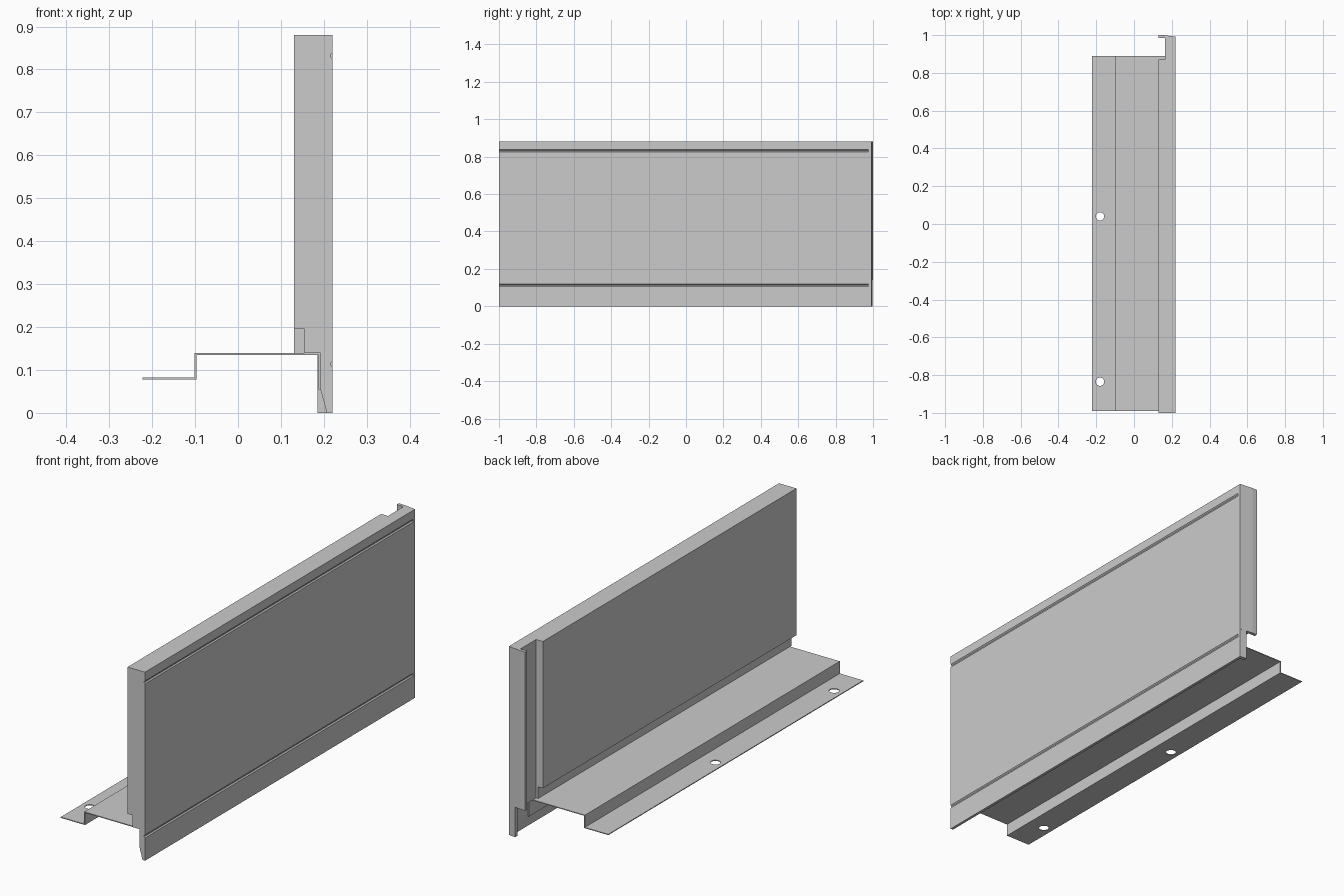
import bpy, bmesh
from mathutils import Matrix

if "Cube" in bpy.data.objects:
    bpy.data.objects.remove(bpy.data.objects["Cube"])


def prism(name, pts, lo, hi, axis):
    """Extrude a closed outline: (x, z) points along y, or (x, y) points along z."""
    place = (lambda a, b, c: (a, c, b)) if axis == 'Y' else (lambda a, b, c: (a, b, c))
    bm = bmesh.new()
    face = bm.faces.new([bm.verts.new(place(a, b, lo)) for a, b in pts])
    ext = bmesh.ops.extrude_face_region(bm, geom=[face])
    verts = [v for v in ext['geom'] if isinstance(v, bmesh.types.BMVert)]
    shift = (0, hi - lo, 0) if axis == 'Y' else (0, 0, hi - lo)
    bmesh.ops.translate(bm, verts=verts, vec=shift)
    bmesh.ops.recalc_face_normals(bm, faces=bm.faces)
    mesh = bpy.data.meshes.new(name)
    bm.to_mesh(mesh)
    bm.free()
    obj = bpy.data.objects.new(name, mesh)
    bpy.context.collection.objects.link(obj)
    return obj


def groove(z):
    """Shallow V groove on the outer face, listed from top to bottom."""
    return [(0.22, z + 0.007), (0.215, z + 0.002), (0.215, z - 0.002), (0.22, z - 0.007)]


# Outer face with two grooves, ending in a tapered drip lip
outer = [(0.22, 0.88)] + groove(0.832) + groove(0.113) + [(0.22, 0.0)]
lip = [(0.207, 0.0), (0.192, 0.055), (0.192, 0.14)]

# Main panel, rebated along its lower inner edge
prism("panel", outer + lip + [(0.155, 0.14), (0.155, 0.195), (0.13, 0.195), (0.13, 0.88)],
      -1.0, 0.87, 'Y')

# Thinner tongue at the far end
prism("panel_tongue", outer + lip + [(0.165, 0.14), (0.165, 0.88)], 0.87, 0.977, 'Y')

# Joint flange closing the far end
prism("end_flange", [(0.13, 1.0), (0.155, 1.0), (0.22, 0.992), (0.22, 0.977),
                     (0.165, 0.977), (0.165, 0.985), (0.13, 0.985)], 0.14, 0.88, 'Z')
prism("end_flange_foot", [(0.185, 0.996), (0.22, 0.992), (0.22, 0.977), (0.185, 0.977)],
      0.0, 0.14, 'Z')

# Stepped sheet bracket
t = 0.004
bracket = prism("bracket", [
    (-0.222, 0.078), (-0.097, 0.078), (-0.097, 0.135), (0.188, 0.135), (0.188, 0.055),
    (0.192, 0.055), (0.192, 0.135 + t), (-0.097 - t, 0.135 + t),
    (-0.097 - t, 0.078 + t), (-0.222, 0.078 + t)], -0.99, 0.89, 'Y')

# Fixing holes in the bracket
for i, y in enumerate((0.04, -0.835)):
    bm = bmesh.new()
    bmesh.ops.create_cone(bm, cap_ends=True, segments=32, radius1=0.022, radius2=0.022,
                          depth=0.06, matrix=Matrix.Translation((-0.18, y, 0.08)))
    mesh = bpy.data.meshes.new("hole_cutter")
    bm.to_mesh(mesh)
    bm.free()
    cutter = bpy.data.objects.new(f"hole_cutter_{i + 1}", mesh)
    bpy.context.collection.objects.link(cutter)
    cutter.hide_render = True
    cutter.display_type = 'WIRE'
    mod = bracket.modifiers.new("fixing_hole", 'BOOLEAN')
    mod.operation = 'DIFFERENCE'
    mod.solver = 'EXACT'
    mod.object = cutter
